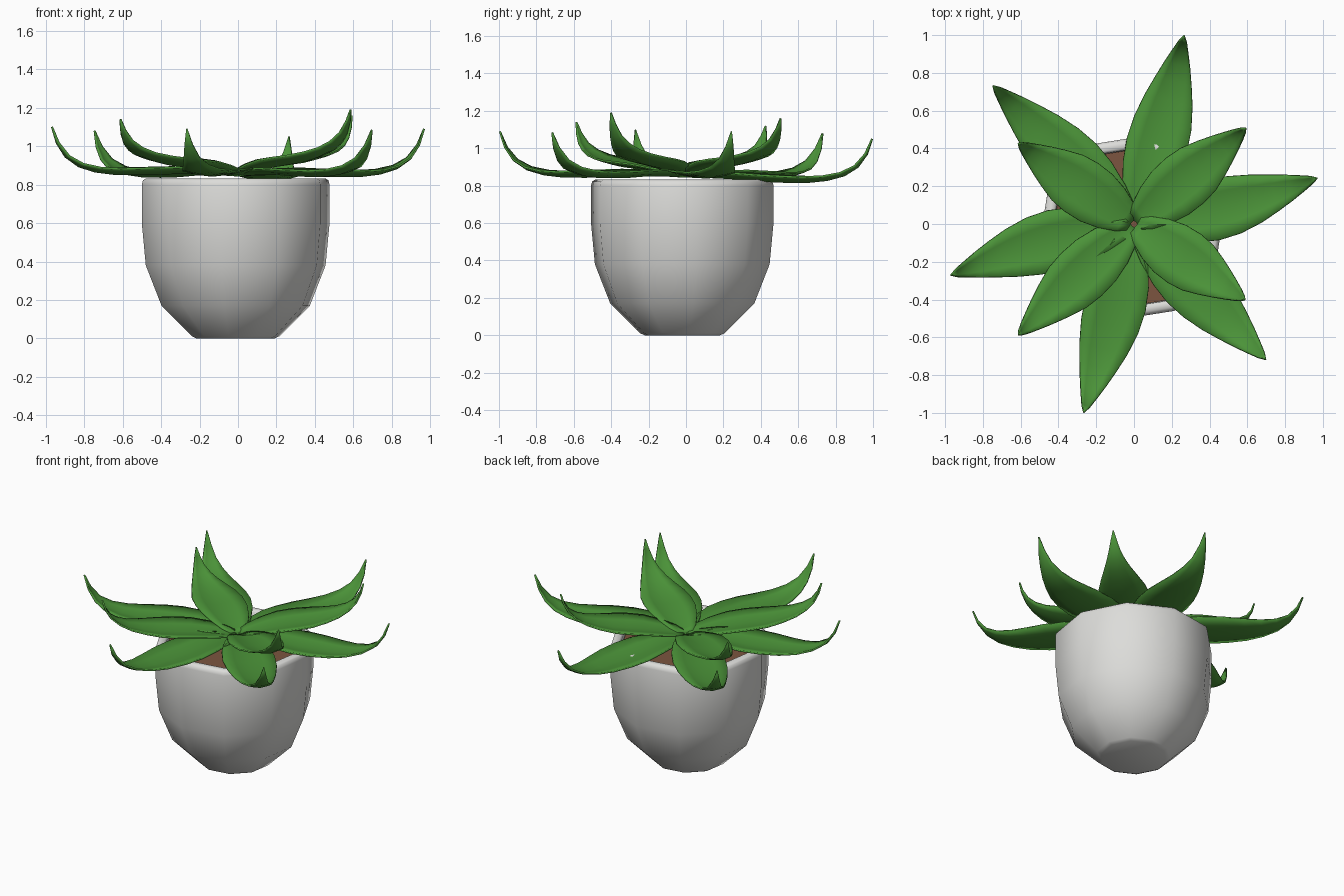
import bpy, bmesh, math
from mathutils import Vector

if "Cube" in bpy.data.objects:
    bpy.data.objects.remove(bpy.data.objects["Cube"])

CENTRE = Vector((-0.012, -0.02, 0))   # the pot sits slightly off the leaf centre
SIDES = 10


def material(name, rgb):
    m = bpy.data.materials.new(name)
    m.diffuse_color = (*rgb, 1)
    m.use_nodes = True
    m.node_tree.nodes["Principled BSDF"].inputs["Base Color"].default_value = m.diffuse_color
    return m


WHITE = material("pot_white", (0.72, 0.72, 0.70))
BROWN = material("soil_brown", (0.20, 0.09, 0.05))
GREEN = material("leaf_green", (0.07, 0.29, 0.04))


def make_object(name, verts, faces, mat, angle):
    mesh = bpy.data.meshes.new(name)
    mesh.from_pydata(verts, [], faces)
    bm = bmesh.new()
    bm.from_mesh(mesh)
    bmesh.ops.remove_doubles(bm, verts=bm.verts, dist=1e-5)
    bmesh.ops.recalc_face_normals(bm, faces=bm.faces)
    bm.to_mesh(mesh)
    bm.free()
    ob = bpy.data.objects.new(name, mesh)
    bpy.context.collection.objects.link(ob)
    mesh.materials.append(mat)
    bpy.ops.object.select_all(action='DESELECT')
    ob.select_set(True)
    bpy.context.view_layer.objects.active = ob
    bpy.ops.object.shade_smooth_by_angle(angle=math.radians(angle))
    return ob


def lathe(name, profile, mat, angle):
    verts, faces = [], []
    for r, z in profile:
        for i in range(SIDES):
            a = math.radians(9 + 36 * i)
            verts.append(CENTRE + Vector((r * math.cos(a), r * math.sin(a), z)))
    for j in range(len(profile) - 1):
        for i in range(SIDES):
            k = (i + 1) % SIDES
            faces.append((j * SIDES + i, j * SIDES + k,
                          (j + 1) * SIDES + k, (j + 1) * SIDES + i))
    faces.append(list(range(SIDES))[::-1])
    last = (len(profile) - 1) * SIDES
    faces.append(list(range(last, last + SIDES)))
    return make_object(name, verts, faces, mat, angle)


# Pot: ten-sided bowl with a rounded lip and an inner floor under the soil
lathe("pot", [(0.205, 0), (0.23, 0.012), (0.39, 0.17), (0.473, 0.38),
              (0.494, 0.60), (0.494, 0.80), (0.488, 0.822), (0.472, 0.832),
              (0.445, 0.832), (0.432, 0.82), (0.428, 0.74)], WHITE, 50)
# Soil
lathe("soil", [(0.429, 0.75), (0.429, 0.79)], BROWN, 30)

# Leaf shapes: (fraction of length, height, half width)
OUTER = [(0.0, 0.85, 0.04), (0.07, 0.855, 0.075), (0.17, 0.86, 0.115),
         (0.3, 0.86, 0.15), (0.42, 0.853, 0.163), (0.54, 0.85, 0.155),
         (0.66, 0.85, 0.13), (0.76, 0.86, 0.1), (0.85, 0.885, 0.07),
         (0.92, 0.93, 0.043), (0.97, 1.0, 0.022), (1.0, 1.085, 0.002)]
INNER = [(0.0, 0.855, 0.05), (0.08, 0.865, 0.085), (0.2, 0.88, 0.125),
         (0.33, 0.895, 0.15), (0.46, 0.905, 0.155), (0.58, 0.915, 0.145),
         (0.7, 0.935, 0.115), (0.8, 0.96, 0.085), (0.88, 0.995, 0.058),
         (0.94, 1.04, 0.036), (0.98, 1.1, 0.018), (1.0, 1.16, 0.002)]
ACROSS = [-1, -0.55, 0, 0.55, 1]


def leaf(name, shape, tip, bend=0.0, sag=0.0, cup=0.2):
    length = math.hypot(tip[0], tip[1])
    out = Vector((tip[0] / length, tip[1] / length, 0))
    side = Vector((-out.y, out.x, 0))
    rise = tip[2] - shape[-1][1]
    path = []
    for t, z, w in shape:
        z += sag * math.sin(math.pi * t) + rise * t ** 4
        path.append((max(t * length, 0.015), z, w, bend * math.sin(math.pi * t)))
    verts, faces, n = [], [], len(ACROSS)
    for i, (r, z, w, b) in enumerate(path):
        p, q = path[max(i - 1, 0)], path[min(i + 1, len(path) - 1)]
        tangent = Vector((q[0] - p[0], q[1] - p[1])).normalized()
        normal = out * -tangent.y + Vector((0, 0, tangent.x))
        for u in ACROSS:
            verts.append(out * r + side * (w * u + b) + Vector((0, 0, z))
                         + normal * (cup * w * (abs(u) ** 1.3 - 0.3)))
    for i in range(len(path) - 1):
        for j in range(n - 1):
            a = i * n + j
            faces.append((a, a + n, a + n + 1, a + 1))
    ob = make_object(name, verts, faces, GREEN, 60)
    mod = ob.modifiers.new("thickness", 'SOLIDIFY')
    mod.thickness = 0.01
    mod.offset = 0


# Lower ring of six long leaves
for i, (tip, bend, sag) in enumerate([
        ((0.265, 0.995, 1.05), -0.01, -0.018), ((-0.745, 0.73, 1.08), 0, 0),
        ((-0.967, -0.27, 1.10), -0.03, 0.012), ((-0.265, -0.995, 1.09), 0.015, 0.006),
        ((0.695, -0.715, 1.085), 0, 0.004), ((0.967, 0.242, 1.09), -0.03, 0.002)]):
    leaf(f"outer_leaf_{i + 1}", OUTER, tip, bend, sag)

# Upper ring of four shorter leaves
for i, (tip, sag) in enumerate([
        ((0.59, 0.505, 1.16), 0.012), ((-0.61, 0.425, 1.12), 0.006),
        ((-0.61, -0.585, 1.14), 0), ((0.585, -0.40, 1.19), 0.012)]):
    leaf(f"inner_leaf_{i + 1}", INNER, tip, 0, sag)
